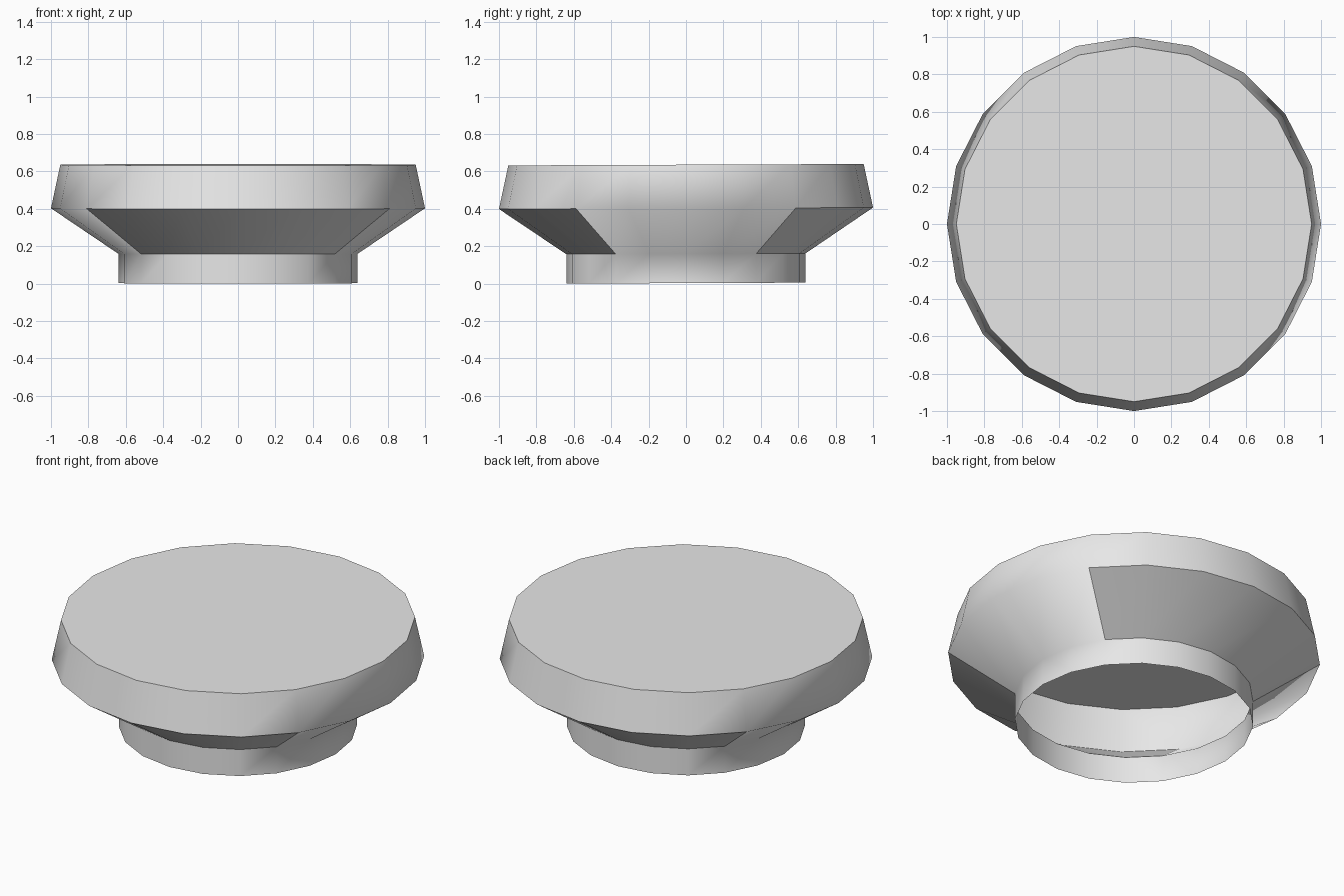
import bpy, bmesh, math

if "Cube" in bpy.data.objects:
    bpy.data.objects.remove(bpy.data.objects["Cube"])

SIDES = 20
TILT = 0.004  # very slight slope from front to back
# (radius, height) from the open foot up to the rim
PROFILE = [(0.64, 0.003), (0.64, 0.16), (1.0, 0.403), (0.95, 0.636)]

grey = bpy.data.materials.new("light grey")
grey.diffuse_color = (0.8, 0.8, 0.8, 1)
grey.use_nodes = True
grey.node_tree.nodes["Principled BSDF"].inputs["Base Color"].default_value = grey.diffuse_color

bm = bmesh.new()

# Rings of the hollow shell
rings = []
for r, h in PROFILE:
    ring = []
    for i in range(SIDES):
        a = 2 * math.pi * i / SIDES
        x, y = r * math.cos(a), r * math.sin(a)
        ring.append(bm.verts.new((x, y, h + TILT * y)))
    rings.append(ring)

# Foot, flare and upper band
flare = []
for level in range(3):
    low, high = rings[level], rings[level + 1]
    for i in range(SIDES):
        j = (i + 1) % SIDES
        f = bm.faces.new((low[i], low[j], high[j], high[i]))
        f.smooth = True
        if level == 1:
            flare.append(f)

# Flat top
top = bm.faces.new(rings[3])
for e in top.edges:
    e.smooth = False

# Crisp borders around the front and back panels of the flare
for sign in (-1, 1):
    panel = set()
    for f in flare:
        c = f.calc_center_median()
        if sign * c.y > math.hypot(c.x, c.y) * math.sin(math.radians(36)):
            panel.add(f)
    for f in panel:
        for e in f.edges:
            if sum(g in panel for g in e.link_faces) == 1:
                e.smooth = False

mesh = bpy.data.meshes.new("round_cap")
bm.to_mesh(mesh)
bm.free()
mesh.materials.append(grey)
cap = bpy.data.objects.new("round_cap", mesh)
bpy.context.collection.objects.link(cap)
